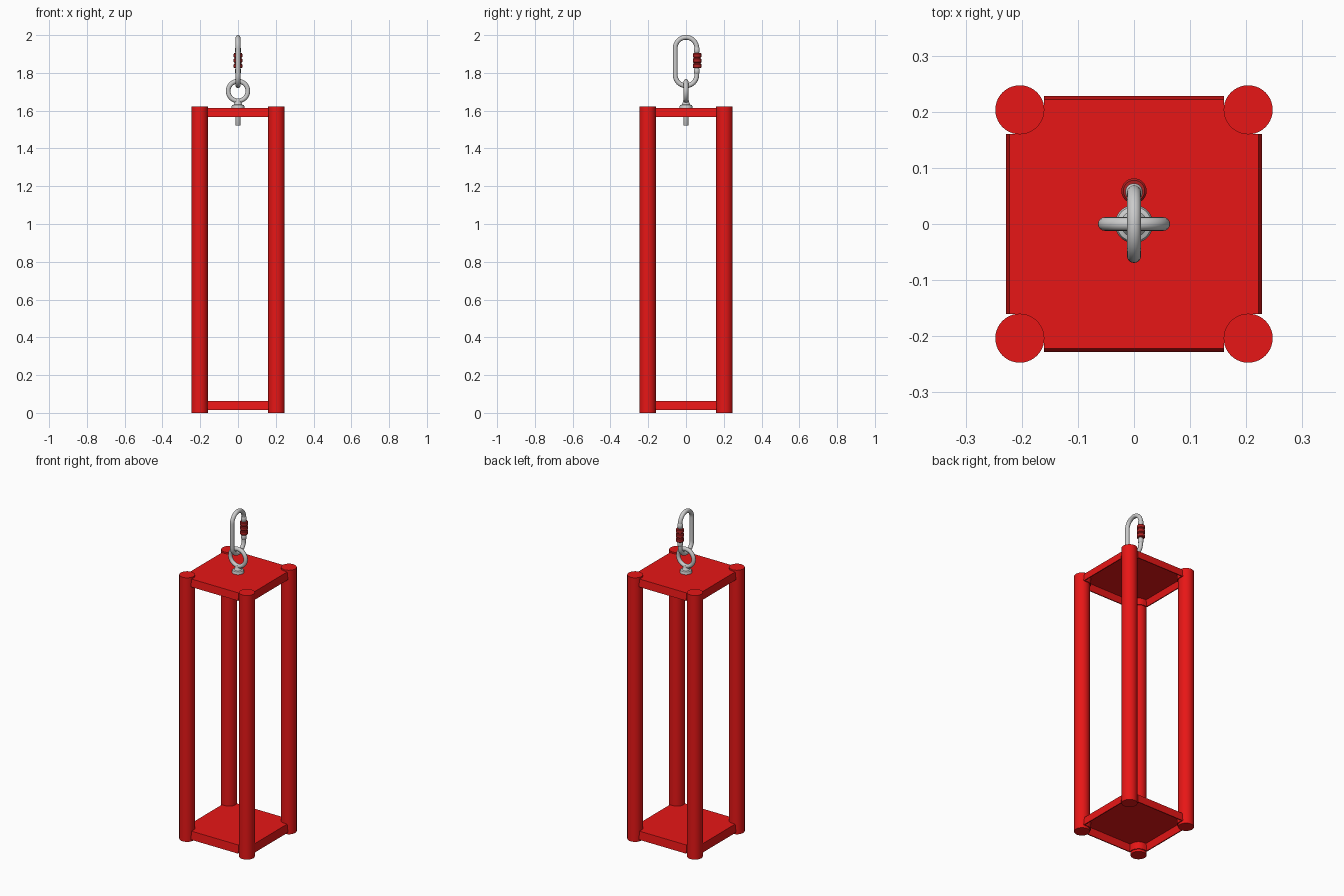
import bpy, bmesh, math
from mathutils import Vector

if "Cube" in bpy.data.objects:
    bpy.data.objects.remove(bpy.data.objects["Cube"])

POST_C, POST_R = 0.2035, 0.0437


def material(name, rgb):
    m = bpy.data.materials.new(name)
    m.diffuse_color = (*rgb, 1)
    m.use_nodes = True
    m.node_tree.nodes["Principled BSDF"].inputs["Base Color"].default_value = m.diffuse_color
    return m


red = material("red_paint", (0.8, 0.008, 0.008))
dark_red = material("sleeve_red", (0.42, 0.015, 0.015))
steel = material("steel", (0.55, 0.55, 0.55))


def finish(bm, name, mat, angle=35):
    bmesh.ops.recalc_face_normals(bm, faces=bm.faces)
    me = bpy.data.meshes.new(name)
    bm.to_mesh(me)
    bm.free()
    me.materials.append(mat)
    ob = bpy.data.objects.new(name, me)
    bpy.context.collection.objects.link(ob)
    bpy.ops.object.select_all(action='DESELECT')
    ob.select_set(True)
    bpy.context.view_layer.objects.active = ob
    bpy.ops.object.shade_smooth_by_angle(angle=math.radians(angle))
    return ob


def bridge(bm, a, b):
    n = len(a)
    for i in range(n):
        bm.faces.new((a[i], a[(i + 1) % n], b[(i + 1) % n], b[i]))


def lathe(name, profile, mat, loc=(0, 0, 0), seg=32):
    """Turn (radius, z) points around z, capped at both ends."""
    bm = bmesh.new()
    rings = [[bm.verts.new((loc[0] + r * math.cos(2 * math.pi * i / seg),
                            loc[1] + r * math.sin(2 * math.pi * i / seg),
                            loc[2] + z)) for i in range(seg)] for r, z in profile]
    for a, b in zip(rings, rings[1:]):
        bridge(bm, a, b)
    bm.faces.new(rings[0])
    bm.faces.new(rings[-1])
    return finish(bm, name, mat)


def closed_tube(name, path, axis, radius, mat, seg=16):
    """Sweep a circle along a closed flat path whose plane normal is axis."""
    bm = bmesh.new()
    axis, n, rings = Vector(axis), len(path), []
    for i, p in enumerate(path):
        side = (path[(i + 1) % n] - path[i - 1]).normalized().cross(axis)
        rings.append([bm.verts.new(p + radius * (side * math.cos(t) + axis * math.sin(t)))
                      for t in (2 * math.pi * k / seg for k in range(seg))])
    for i in range(n):
        bridge(bm, rings[i], rings[(i + 1) % n])
    return finish(bm, name, mat, 60)


def outline(half, notch):
    """Square with a rounded notch at each corner to clear the posts."""
    corner = [(half, POST_C - notch)]
    corner += [(POST_C + notch * math.cos(a), POST_C + notch * math.sin(a))
               for a in (math.radians(270 - 90 * i / 8) for i in range(9))]
    corner.append((POST_C - notch, half))
    pts = []
    for _ in range(4):
        pts += corner
        corner = [(-y, x) for x, y in corner]
    return pts


def tray(name, z0, z1):
    """Drafted plate, hollow from below."""
    bm = bmesh.new()
    t = 0.006
    loops = [[bm.verts.new((x, y, z)) for x, y in outline(h, r)] for h, r, z in (
        (0.222, 0.0433, z1), (0.228, 0.0433, z0),
        (0.228 - t, 0.0433 + t, z0), (0.222 - t, 0.0433 + t, z1 - t))]
    for a, b in zip(loops, loops[1:]):
        bridge(bm, a, b)
    bm.faces.new(loops[0])
    bm.faces.new(loops[-1])
    return finish(bm, name, red, 30)


# frame: four posts and two plates
for sx, sy, label in ((-1, -1, "front_left"), (1, -1, "front_right"),
                      (-1, 1, "back_left"), (1, 1, "back_right")):
    lathe(label + "_post", [(POST_R, 0), (POST_R, 1.622)], red,
          (sx * POST_C, sy * POST_C, 0), 40)
tray("bottom_plate", 0.014, 0.064)
tray("top_plate", 1.567, 1.613)

# eye bolt: shank with collar, and ring
lathe("eye_bolt_shank", [(0.012, 1.522), (0.014, 1.525), (0.014, 1.612), (0.034, 1.612),
                         (0.034, 1.624), (0.031, 1.629), (0.023, 1.632), (0.019, 1.638),
                         (0.016, 1.648), (0.013, 1.658)], steel)
ring = [Vector((0.052 * math.cos(a), 0, 1.704 + 0.052 * math.sin(a)))
        for a in (2 * math.pi * i / 48 for i in range(48))]
closed_tube("eye_bolt_ring", ring, (0, 1, 0), 0.0122, steel)

# carabiner: oval body
R, LOW, HIGH = 0.057, 1.789, 1.931
oval = []
for start, zc in ((0, HIGH), (math.pi, LOW)):
    oval += [Vector((0, R * math.cos(start + math.pi * i / 20),
                     zc + R * math.sin(start + math.pi * i / 20))) for i in range(21)]
closed_tube("carabiner_body", oval, (1, 0, 0), 0.0125, steel)

# carabiner gate: ribbed locking sleeve and end ferrules
sleeve = [(0.015, 1.825)]
for i in range(3):
    z = 1.825 + i * 0.028
    sleeve += [(0.019, z), (0.0225, z + 0.004), (0.0225, z + 0.02), (0.019, z + 0.024)]
sleeve.append((0.015, 1.905))
lathe("carabiner_sleeve", sleeve, dark_red, (0, 0.059, 0))
for name, z in (("upper_gate_ferrule", 1.905), ("lower_gate_ferrule", 1.795)):
    lathe(name, [(0.012, z), (0.0155, z + 0.005), (0.0155, z + 0.025), (0.012, z + 0.03)],
          steel, (0, 0.057, 0))
